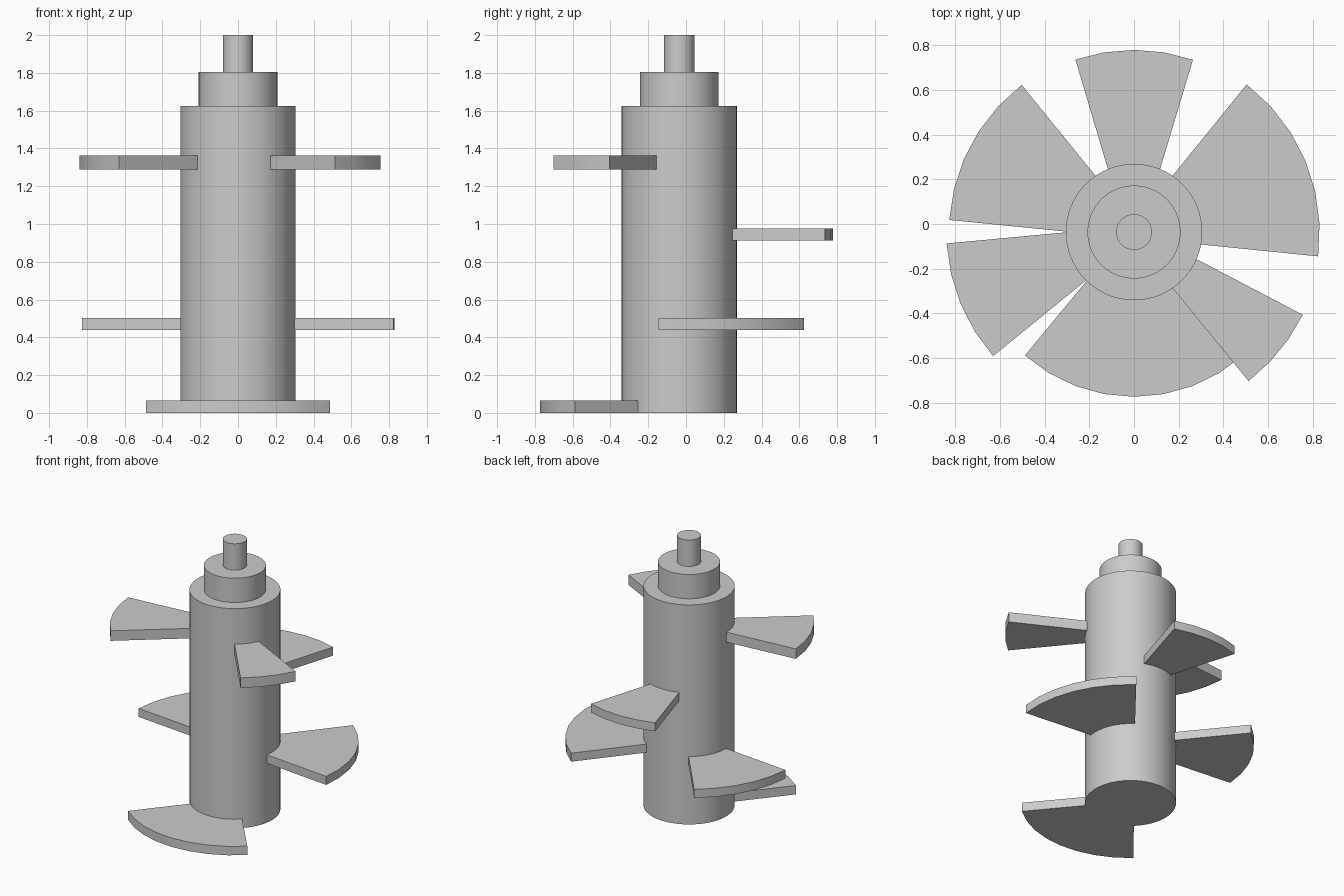
import bpy, bmesh
from math import atan2, cos, sin, pi, hypot, radians

if "Cube" in bpy.data.objects:
    bpy.data.objects.remove(bpy.data.objects["Cube"])

CY = -0.036          # the shaft axis sits slightly in front of the centre
CORE_R = 0.305


def smooth(obj):
    bpy.ops.object.select_all(action='DESELECT')
    obj.select_set(True)
    bpy.context.view_layer.objects.active = obj
    bpy.ops.object.shade_smooth_by_angle(angle=radians(30))


def cylinder(name, radius, z0, z1):
    bpy.ops.mesh.primitive_cylinder_add(vertices=64, radius=radius, depth=z1 - z0,
                                        location=(0, CY, (z0 + z1) / 2))
    obj = bpy.context.object
    obj.name = name
    smooth(obj)


def blade(name, z0, z1, outer, inner):
    """Fan blade: arcs run counter-clockwise between two outer and two inner corners."""
    def arc(a, b, radius, n):
        t0 = atan2(a[1] - CY, a[0])
        span = (atan2(b[1] - CY, b[0]) - t0) % (2 * pi)
        return [(radius * cos(t0 + span * i / n), CY + radius * sin(t0 + span * i / n))
                for i in range(n + 1)]

    a, b = outer
    r_out = (hypot(a[0], a[1] - CY) + hypot(b[0], b[1] - CY)) / 2
    span = (atan2(b[1] - CY, b[0]) - atan2(a[1] - CY, a[0])) % (2 * pi)
    n = max(3, round(span / radians(10)))
    profile = arc(a, b, r_out, n) + arc(*inner, CORE_R - 0.003, n * 2)[::-1]

    bm = bmesh.new()
    face = bm.faces.new([bm.verts.new((x, y, z0)) for x, y in profile])
    ext = bmesh.ops.extrude_face_region(bm, geom=[face])
    bmesh.ops.translate(bm, vec=(0, 0, z1 - z0),
                        verts=[v for v in ext['geom'] if isinstance(v, bmesh.types.BMVert)])
    bmesh.ops.recalc_face_normals(bm, faces=bm.faces)
    mesh = bpy.data.meshes.new(name)
    bm.to_mesh(mesh)
    bm.free()
    obj = bpy.data.objects.new(name, mesh)
    bpy.context.collection.objects.link(obj)
    smooth(obj)


# Stepped central shaft
cylinder("main_column", CORE_R, 0, 1.625)
cylinder("upper_collar", 0.208, 1.625, 1.805)
cylinder("top_pin", 0.08, 1.805, 2.0)

# Bottom blade at the front
blade("front_blade", 0, 0.066, [(-0.488, -0.588), (0.488, -0.588)],
      [(-0.213, -0.255), (0.213, -0.255)])

# Lower pair, left and right
blade("lower_right_blade", 0.44, 0.503, [(0.825, -0.145), (0.503, 0.623)],
      [(0.30, -0.092), (0.173, 0.217)])
blade("lower_left_blade", 0.44, 0.503, [(-0.503, 0.623), (-0.825, 0.018)],
      [(-0.173, 0.217), (-0.305, -0.034)])

# Middle blade at the back
blade("back_blade", 0.912, 0.975, [(0.264, 0.735), (-0.262, 0.735)],
      [(0.118, 0.248), (-0.118, 0.248)])

# Upper pair, left and right
blade("upper_left_blade", 1.288, 1.362, [(-0.838, -0.087), (-0.63, -0.591)],
      [(-0.305, -0.037), (-0.215, -0.253)])
blade("upper_right_blade", 1.288, 1.362, [(0.511, -0.701), (0.757, -0.407)],
      [(0.173, -0.288), (0.28, -0.157)])
